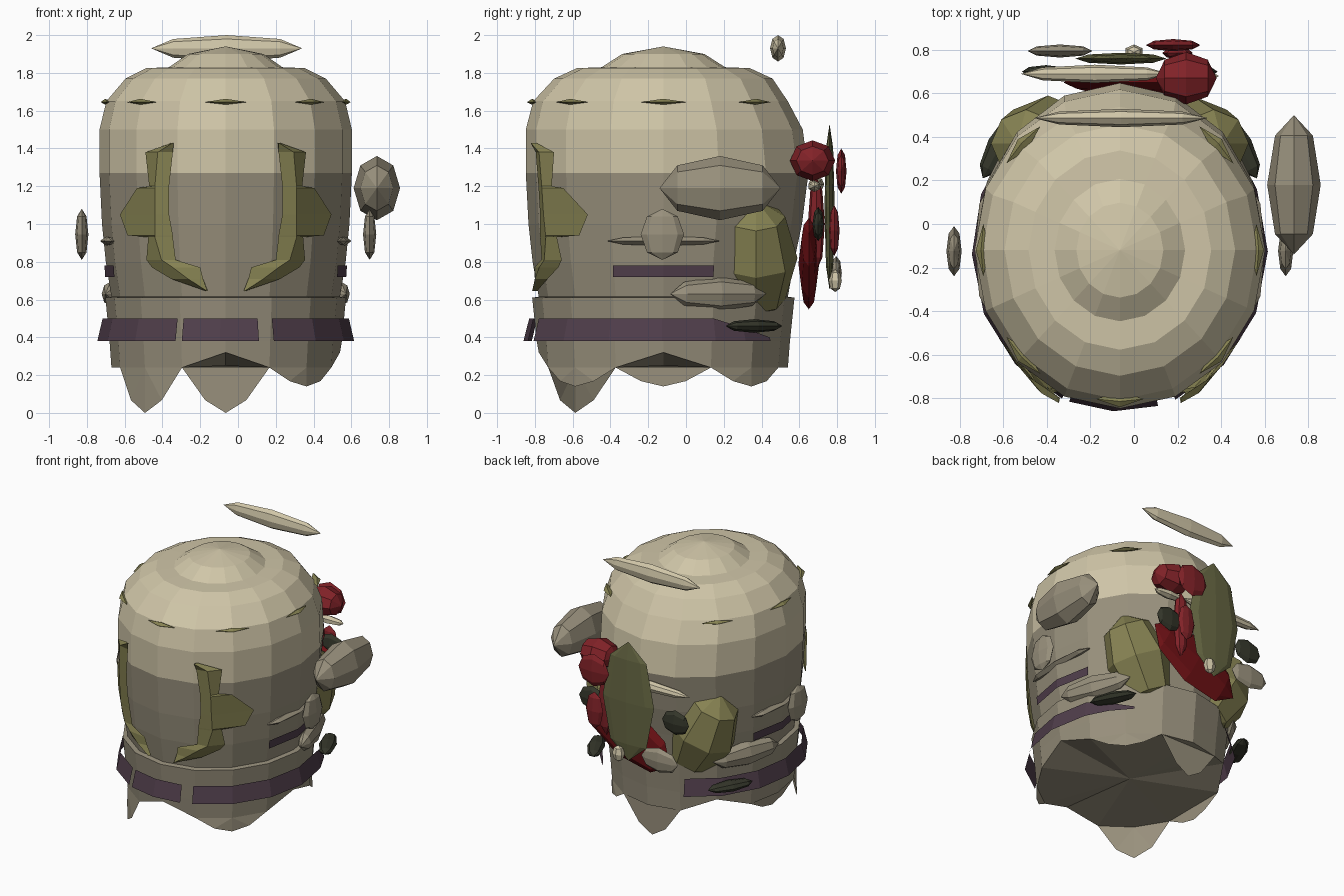
import bpy, bmesh, math
from mathutils import Vector, Matrix

if "Cube" in bpy.data.objects:
    bpy.data.objects.remove(bpy.data.objects["Cube"])

CX, CY, SY, SEG = -0.065, -0.12, 1.09, 16   # body axis, depth ratio, sides


def material(name, r, g, b):
    m = bpy.data.materials.new(name)
    lin = [((c / 255 + 0.055) / 1.055) ** 2.4 for c in (r, g, b)]
    m.diffuse_color = (*lin, 1)
    m.use_nodes = True
    m.node_tree.nodes["Principled BSDF"].inputs["Base Color"].default_value = m.diffuse_color
    return m


CREAM = material("cream", 208, 198, 168)
TAUPE = material("taupe", 152, 144, 124)
OLIVE = material("olive", 134, 130, 82)
LEAF = material("leaf green", 104, 105, 68)
DARK = material("dark green", 52, 54, 42)
PURPLE = material("purple", 80, 62, 75)
RED = material("red", 130, 34, 40)
DEEP = material("deep red", 108, 16, 20)


def make(name, verts, faces, *mats):
    me = bpy.data.meshes.new(name)
    me.from_pydata([tuple(v) for v in verts], [], faces)
    for m in mats:
        me.materials.append(m)
    ob = bpy.data.objects.new(name, me)
    bpy.context.collection.objects.link(ob)
    return ob


def ring_point(angle, r, z):
    a = math.radians(angle)
    return Vector((CX + r * math.cos(a), CY + SY * r * math.sin(a), z))


# Domed body with a stepped cap: (height, radius)
PROFILE = [(0.24, 0.605), (0.38, 0.615), (0.61, 0.637), (0.615, 0.605), (0.8, 0.635),
           (1.0, 0.655), (1.27, 0.668), (1.5, 0.668), (1.65, 0.632), (1.77, 0.53),
           (1.825, 0.42), (1.83, 0.30), (1.9, 0.2)]


def body_radius(z):
    for (z0, r0), (z1, r1) in zip(PROFILE, PROFILE[1:]):
        if z <= z1:
            return r0 + (r1 - r0) * (z - z0) / (z1 - z0)
    return PROFILE[-1][1]


NOTCHES = (0, 135, 270)
BULGE = {1.0: 0.02, 1.27: 0.04, 1.5: 0.01, 1.65: -0.03}   # fuller back
verts, faces = [], []
for k, (z, r) in enumerate(PROFILE):
    for i in range(SEG):
        a = i * 360 / SEG
        p = ring_point(a, r, 0.32 if k == 0 and a in NOTCHES else z)
        p.y += BULGE.get(z, 0) * max(0, math.sin(math.radians(a)))
        verts.append(p)
for k in range(len(PROFILE) - 1):
    for i in range(SEG):
        j = (i + 1) % SEG
        faces.append((k * SEG + i, k * SEG + j, (k + 1) * SEG + j, (k + 1) * SEG + i))
top, bottom = len(verts), len(verts) + 1
verts += [(CX, CY, 1.94), (CX, CY, 0.25)]
last = (len(PROFILE) - 1) * SEG
for i in range(SEG):
    j = (i + 1) % SEG
    faces += [(last + i, last + j, top), (j, i, bottom)]
body = make("body", verts, faces, CREAM, TAUPE)
for p in body.data.polygons:
    p.material_index = 1 if p.center.z < 1.27 else 0

# Pointed hem flaps: angle -> lowest height (flat on the sides, folded on corners)
for a0, tip in {225: 0.0, 315: 0.14, 45: 0.14, 180: 0.14, 90: 0.0}.items():
    mid = 0.24 - (0.24 - tip) * 0.72
    v = []
    for d, z in ((-22.5, 0.24), (-11, mid), (0, tip), (11, mid), (22.5, 0.24), (0, 0.24)):
        flat = math.cos(math.radians(22.5)) / math.cos(math.radians(d))
        v.append(ring_point(a0 + d, 0.605 * (flat if a0 % 90 == 0 else 1), z))
    make("hem_flap", v, [(0, 1, 5), (1, 2, 5), (2, 3, 5), (3, 4, 5)], TAUPE)


# Purple bands wrapped round the body; the top edge may slope to z_end
def band(name, a0, a1, z0, r0, z1, r1, z_end=None):
    n = max(2, round((a1 - a0) / 22.5))
    v, f = [], []
    for i in range(n + 1):
        a = a0 + (a1 - a0) * i / n
        zt = z1 + ((z_end or z1) - z1) * i / n
        v += [ring_point(a, r0, z0), ring_point(a, r0 + (r1 - r0) * (zt - z0) / (z1 - z0), zt)]
        if i:
            f.append((2 * i - 2, 2 * i, 2 * i + 1, 2 * i - 1))
    make(name, v, f, PURPLE)


band("belt_left", 116, 247, 0.38, 0.68, 0.5, 0.652)
band("belt_front", 250, 285, 0.38, 0.68, 0.5, 0.652)
band("belt_right", 292, 382, 0.38, 0.68, 0.5, 0.652)
band("belt_end", 382, 410, 0.38, 0.68, 0.5, 0.652, 0.4)
for a in (0, 180):
    band("side_stripe", a - 22.5, a + 22.5, 0.72, 0.638, 0.78, 0.642)


# Faceted pebbles and petals; the long axis carries the poles
def blob(name, centre, radii, mat, seg=8, rings=4, turn=0, spin="Y"):
    bm = bmesh.new()
    bmesh.ops.create_uvsphere(bm, u_segments=seg, v_segments=rings, radius=1)
    axis = max(range(3), key=lambda i: radii[i])
    rot = Matrix.Rotation(math.radians(turn), 3, spin)
    for v in bm.verts:
        c = v.co.copy()
        if axis == 0:
            c = Vector((c.z, c.x, c.y))
        elif axis == 1:
            c = Vector((c.y, c.z, c.x))
        v.co = Vector(centre) + rot @ Vector([c[i] * radii[i] for i in range(3)])
    me = bpy.data.meshes.new(name)
    bm.to_mesh(me)
    bm.free()
    me.materials.append(mat)
    ob = bpy.data.objects.new(name, me)
    bpy.context.collection.objects.link(ob)


# Ridged moss patches on the front, mirrored: (height, inner, ridge, outer)
def on_front(s, x, z, off):
    r = body_radius(z) + off
    return Vector((CX + s * x, CY - SY * math.sqrt(r * r - x * x), z))


ROWS = [(1.43, 0.275, 0.28, 0.285), (1.38, 0.28, 0.36, 0.425), (1.2, 0.3, 0.375, 0.405),
        (1.19, 0.3, 0.375, 0.47), (1.05, 0.3, 0.375, 0.56), (0.94, 0.28, 0.375, 0.52),
        (0.93, 0.28, 0.375, 0.41), (0.81, 0.265, 0.34, 0.42), (0.77, 0.135, 0.28, 0.39),
        (0.71, 0.12, 0.2, 0.29), (0.645, 0.095, 0.1, 0.105)]
for s in (1, -1):
    v, f = [], []
    for k, (z, *xs) in enumerate(ROWS):
        v += [on_front(s, x, z, o) for x, o in zip(xs, (0.012, 0.035, 0.012))]
        if k:
            for c in (3 * k, 3 * k + 1):
                q = (c, c + 1, c - 2, c - 3)
                f.append(q if s > 0 else q[::-1])
    make("front_moss", v, f, OLIVE)

# Thin diamond studs round the shoulder
for i in range(8):
    a = i * 45
    v = [ring_point(a - 10, 0.637, 1.645), ring_point(a + 10, 0.637, 1.645),
         ring_point(a, 0.662, 1.645), ring_point(a, 0.60, 1.645),
         ring_point(a, 0.638, 1.663), ring_point(a, 0.638, 1.632)]
    f = [(0, 2, 4), (2, 1, 4), (1, 3, 4), (3, 0, 4), (2, 0, 5), (1, 2, 5), (3, 1, 5), (0, 3, 5)]
    if a != 90:
        make("shoulder_stud", v, f, OLIVE)

# Mirrored side parts
for s in (1, -1):
    blob("back_moss", (CX + s * 0.33, 0.37, 0.82), (0.25, 0.22, 0.34), OLIVE, turn=s * 25)
    blob("side_pebble", (CX + s * 0.762, -0.125, 0.945), (0.035, 0.115, 0.135), TAUPE)
    blob("side_lip", (CX + s * 0.60, -0.12, 0.91), (0.065, 0.3, 0.03), TAUPE, 6)
    blob("low_petal", (CX + s * 0.545, 0.17, 0.63), (0.07, 0.27, 0.09), TAUPE, turn=s * 20, spin="Z")
    blob("low_leaf", (CX + s * 0.55, 0.36, 0.46), (0.06, 0.17, 0.036), DARK, turn=s * 28, spin="Z")
    blob("back_dark_leaf", (CX + s * 0.34, 0.7, 1.0), (0.11, 0.03, 0.09), DARK)

# Loose pebbles and the floating disc
blob("large_pebble", (0.735, 0.18, 1.19), (0.123, 0.32, 0.17), TAUPE)
blob("floating_disc", (-0.06, 0.487, 1.93), (0.4, 0.042, 0.07), CREAM)

# Flower cluster at the back
blob("tall_leaf", (-0.06, 0.76, 1.09), (0.21, 0.027, 0.44), LEAF)
blob("long_petal", (-0.18, 0.69, 1.21), (0.34, 0.042, 0.04), CREAM)
blob("small_petal", (0.27, 0.68, 1.2), (0.12, 0.035, 0.03), CREAM, 6)
blob("low_pale_petal", (-0.34, 0.795, 0.74), (0.15, 0.03, 0.09), TAUPE)
blob("pale_bud", (0.0, 0.79, 0.7), (0.045, 0.035, 0.06), CREAM, 6)
blob("red_berry", (0.24, 0.67, 1.335), (0.14, 0.12, 0.108), RED)
blob("red_petal", (0.18, 0.822, 1.28), (0.125, 0.028, 0.12), RED)
blob("red_small_petal", (0.2, 0.785, 0.965), (0.07, 0.028, 0.135), RED)
blob("red_stem", (0.17, 0.69, 1.0), (0.06, 0.045, 0.25), RED)
blob("red_bloom", (0.02, 0.65, 0.79), (0.38, 0.055, 0.2), DEEP, turn=-25)
